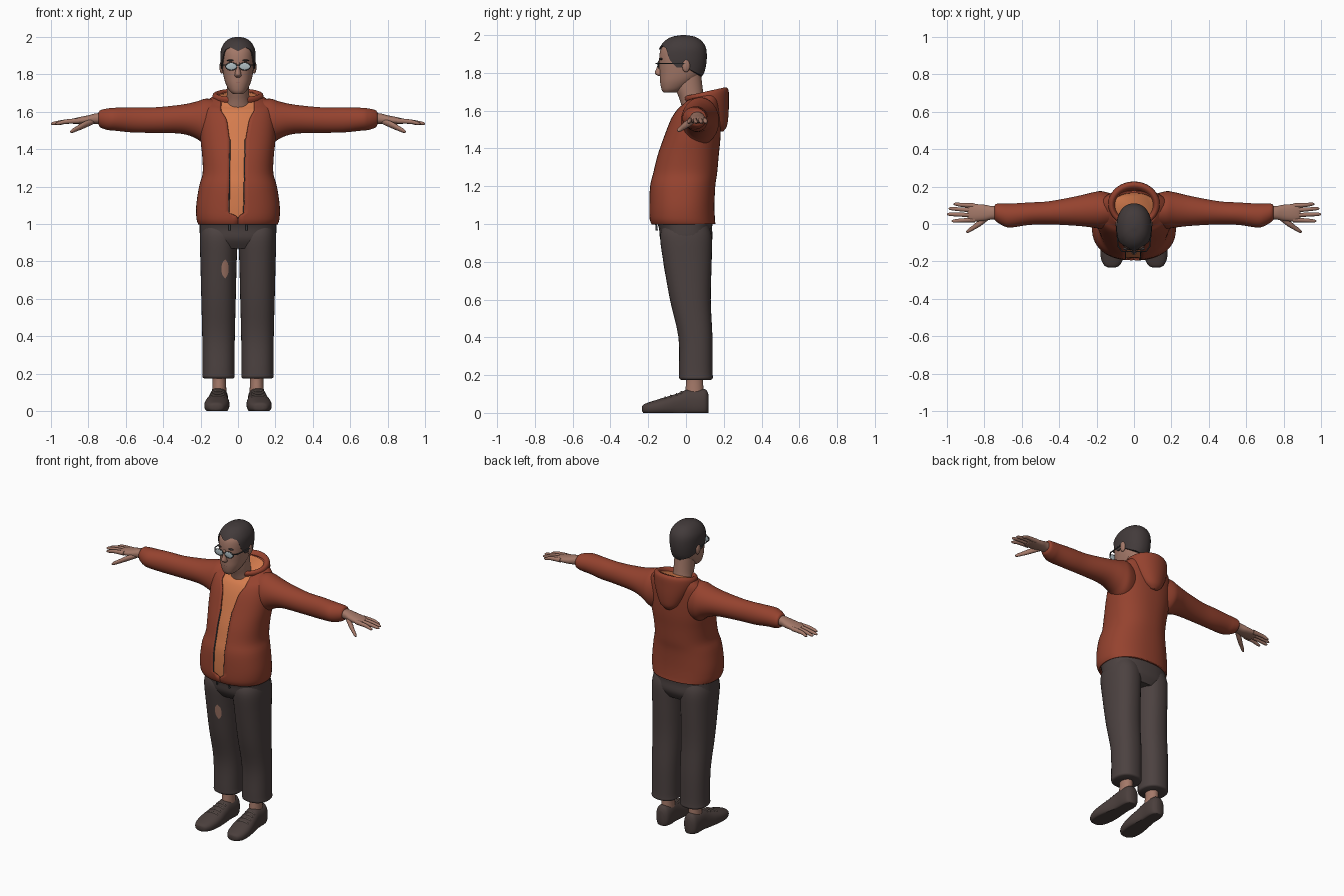
import bpy, bmesh, math
from mathutils import Vector

if "Cube" in bpy.data.objects:
    bpy.data.objects.remove(bpy.data.objects["Cube"])


def material(name, r, g, b):
    m = bpy.data.materials.new(name)
    m.diffuse_color = (r, g, b, 1)
    m.use_nodes = True
    m.node_tree.nodes["Principled BSDF"].inputs["Base Color"].default_value = m.diffuse_color
    return m


RED = material("rust hoodie", 0.30, 0.055, 0.028)
ORANGE = material("orange shirt", 0.66, 0.20, 0.075)
PANTS = material("charcoal trousers", 0.072, 0.054, 0.052)
SKIN = material("skin", 0.37, 0.19, 0.14)
HAIR = material("dark hair", 0.055, 0.043, 0.043)
SHOE = material("brown shoe", 0.070, 0.050, 0.046)
LENS = material("pale lens", 0.42, 0.50, 0.53)
METAL = material("dark metal", 0.045, 0.05, 0.055)
LACE = material("lace", 0.30, 0.23, 0.20)
LIP = material("lips", 0.25, 0.10, 0.08)


def finish(o, name, mat):
    o.name = name
    o.data.materials.clear()
    o.data.materials.append(mat)
    bpy.ops.object.select_all(action='DESELECT')
    bpy.context.view_layer.objects.active = o
    o.select_set(True)
    bpy.ops.object.shade_smooth_by_angle(angle=math.radians(50))
    return o


def skin_rings(name, mat, rings, closed=True, cap=True):
    bm = bmesh.new()
    vs = [[bm.verts.new(p) for p in r] for r in rings]
    n = len(rings[0])
    for a, b in zip(vs, vs[1:]):
        for j in range(n if closed else n - 1):
            k = (j + 1) % n
            bm.faces.new((a[j], a[k], b[k], b[j]))
    if cap:
        bm.faces.new(vs[0])
        bm.faces.new(vs[-1])
    bmesh.ops.recalc_face_normals(bm, faces=bm.faces)
    me = bpy.data.meshes.new(name)
    bm.to_mesh(me)
    bm.free()
    o = bpy.data.objects.new(name, me)
    bpy.context.collection.objects.link(o)
    return finish(o, name, mat)


def smooth(keys, sub=4):
    """Catmull-Rom rows through the key sections (pos, c1, c2, r1, r2, tilt)."""
    ks = [tuple(k) + (0,) * (6 - len(k)) for k in keys]
    out = []
    for i in range(len(ks) - 1):
        p0, p1, p2, p3 = ks[max(i - 1, 0)], ks[i], ks[i + 1], ks[min(i + 2, len(ks) - 1)]
        for s in range(sub):
            t = s / sub
            out.append([0.5 * (2 * b + (c - a) * t + (2 * a - 5 * b + 4 * c - d) * t * t
                        + (3 * b - a - 3 * c + d) * t ** 3) for a, b, c, d in zip(p0, p1, p2, p3)])
    return out + [list(ks[-1])]


def at(rows, u):
    """Linear lookup of a row by its first value."""
    for a, b in zip(rows, rows[1:]):
        if a[0] <= u <= b[0]:
            f = (u - a[0]) / max(b[0] - a[0], 1e-6)
            return [x + (y - x) * f for x, y in zip(a, b)]
    return list(rows[0] if u < rows[0][0] else rows[-1])


def point(k, t, axis='z', e=2.0, scale=1.0, side=1):
    sup = lambda v: math.copysign(abs(v) ** (2 / e), v)
    a = max(k[3], 0.001) * scale * sup(math.sin(t))
    b = -max(k[4], 0.001) * scale * sup(math.cos(t))
    if axis == 'z':
        p = (k[1] + a, k[2] + b, k[0] + k[5] * b)
    elif axis == 'x':
        p = (k[0], k[1] + a, k[2] + b)
    else:
        p = (k[1] + a, k[0], max(k[2] + b, 0))
    return Vector((p[0] * side, p[1], p[2]))


def loft(name, mat, keys, axis='z', e=2.0, scale=1.0, side=1, n=36):
    return skin_rings(name, mat, [[point(k, math.tau * j / n, axis, e, scale, side) for j in range(n)]
                                  for k in smooth(keys)])


def tube(name, mat, pts, r, cyclic=False):
    cu = bpy.data.curves.new(name, 'CURVE')
    cu.dimensions, cu.bevel_depth, cu.bevel_resolution, cu.use_fill_caps = '3D', r, 2, True
    sp = cu.splines.new('POLY')
    sp.points.add(len(pts) - 1)
    sp.use_cyclic_u = cyclic
    for q, p in zip(sp.points, pts):
        q.co = (*p, 1)
    o = bpy.data.objects.new(name, cu)
    bpy.context.collection.objects.link(o)
    bpy.ops.object.select_all(action='DESELECT')
    bpy.context.view_layer.objects.active = o
    o.select_set(True)
    bpy.ops.object.convert(target='MESH')
    return finish(bpy.context.object, name, mat)


def ball(name, mat, loc, size):
    bpy.ops.mesh.primitive_uv_sphere_add(segments=24, ring_count=14, location=loc)
    o = bpy.context.object
    o.scale = size
    return finish(o, name, mat)


# Hoodie body: open-fronted shell
torso = [(1.0, 0, -.013, .208, .164), (1.03, 0, -.020, .217, .168), (1.1, 0, -.022, .218, .168),
         (1.2, 0, -.018, .203, .168), (1.27, 0, -.005, .184, .165), (1.36, 0, .01, .186, .158),
         (1.45, 0, .03, .195, .147), (1.55, 0, .05, .197, .13), (1.62, 0, .065, .187, .115, .15),
         (1.655, 0, .075, .155, .10, .3), (1.675, 0, .08, .12, .09, .35)]
gap = [(1.04, .001, .001), (1.06, .05, .032), (1.45, .045, .04), (1.56, .06, .06), (1.62, .09, .085)]
E, N, rings = 2.3, 60, []
for k in smooth(torso):
    g = at(gap, k[0])
    lo, hi = [math.asin(min(w / k[3], .98) ** (E / 2)) for w in (g[2], g[1])]
    rings.append([point(k, lo + (math.tau - hi - lo) * j / N, 'z', E) for j in range(N + 1)])
body = skin_rings("hoodie_body", RED, rings, closed=False, cap=False)
mod = body.modifiers.new("thickness", 'SOLIDIFY')
mod.thickness, mod.offset = 0.01, 0
for col, label in ((0, "left"), (N, "right")):
    tube("zip_" + label, METAL, [r[col] for r in rings if 1.06 < r[col].z < 1.47], .005)

# Shirt inside, hood resting on the back
loft("shirt", ORANGE, [(1.035,) + torso[1][1:]] + torso[2:], e=E, scale=.955)
loft("hood", RED, [(1.49, 0, .185, .02, .012), (1.52, 0, .175, .06, .042), (1.58, 0, .147, .10, .078),
                   (1.64, 0, .117, .132, .11, .1), (1.685, 0, .105, .137, .12, .2),
                   (1.70, 0, .10, .122, .108, .22), (1.69, 0, .097, .107, .09, .2), (1.65, 0, .09, .09, .07, .1)])

# Trousers: hips, drawstrings, patch
loft("trouser_hips", PANTS, [(.87, 0, .005, .17, .11), (.92, 0, .002, .20, .138), (.98, 0, -.003, .205, .141),
                             (1.035, 0, -.01, .205, .156)], e=2.5)
leg = [(.175, .103, .053, .078, .080), (.185, .104, .053, .086, .089), (.22, .104, .052, .085, .089),
       (.4, .104, .05, .087, .09), (.6, .104, .023, .092, .108), (.8, .104, .008, .097, .128),
       (.93, .103, 0, .101, .137), (.99, .103, 0, .09, .12)]
rows = smooth(leg)
patch = []
for i in range(13):
    z = .71 + i / 120
    w = .017 * (1 - abs(i / 6 - 1) ** 3) + .001
    k = at(rows, z)
    patch.append([point(k, math.asin(-(.030 + w * (j / 3 - 1)) / k[3]), 'z', 2.3, 1.015, -1) for j in range(7)])
skin_rings("knee_patch", SKIN, patch, closed=False, cap=False)
for x in (-.045, .045):
    tube("drawstring", METAL, [(x, -.14, 1.01), (x, -.158, 1.0), (x, -.155, .965)], .006)

# Limbs, mirrored
sleeve = [(.10, .07, 1.54, .085, .12), (.17, .075, 1.545, .10, .125), (.22, .075, 1.555, .094, .10),
          (.30, .07, 1.56, .08, .078), (.45, .06, 1.555, .062, .068), (.56, .055, 1.556, .06, .067),
          (.66, .045, 1.56, .064, .061), (.70, .05, 1.56, .059, .057), (.735, .06, 1.562, .048, .046),
          (.745, .06, 1.563, .038, .033)]
palm = [(.70, .06, 1.565, .034, .03), (.76, .06, 1.563, .036, .028), (.80, .06, 1.557, .043, .024),
        (.85, .06, 1.552, .046, .019), (.88, .06, 1.549, .042, .014), (.89, .06, 1.548, .03, .008)]
thumb = [(.77, .04, 1.55, .012, .015), (.82, .008, 1.53, .019, .018), (.86, -.02, 1.51, .014, .014),
         (.885, -.036, 1.498, .011, .011), (.897, -.042, 1.492, .003, .003)]
fingers = [(.098, .106, .965), (.073, .082, .99), (.047, .052, 1.0), (.022, .016, .975)]
shoe = [(-.232, .118, .022, .02, .014), (-.222, .118, .022, .04, .024), (-.19, .117, .024, .058, .034),
        (-.14, .114, .03, .066, .044), (-.09, .11, .036, .064, .053), (-.04, .107, .042, .056, .063),
        (.01, .104, .052, .05, .072), (.07, .102, .053, .05, .074), (.105, .102, .053, .042, .070),
        (.12, .102, .05, .022, .045)]
ankle = [(.08, .10, .045, .04, .05), (.13, .10, .045, .037, .047), (.18, .10, .046, .036, .045),
         (.26, .10, .046, .04, .05)]
for s, label in ((1, "left"), (-1, "right")):
    loft("trouser_leg_" + label, PANTS, leg, e=2.3, side=s)
    loft("sleeve_" + label, RED, sleeve, 'x', side=s)
    loft("palm_" + label, SKIN, palm, 'x', 2.3, side=s)
    loft("thumb_" + label, SKIN, thumb, 'x', side=s, n=16)
    for y0, y1, tip in fingers:
        loft("finger_" + label, SKIN, [(.85, y0, 1.551, .013, .014), (.92, (y0 + y1) / 2, 1.547, .011, .012),
             (tip - .015, y1, 1.538, .009, .009), (tip, y1, 1.536, .003, .003)], 'x', side=s, n=14)
    loft("ankle_" + label, SKIN, ankle, side=s)
    loft("shoe_" + label, SHOE, shoe, 'y', 2.4, side=s)
    for y in (-.11, -.08, -.05, -.025):
        k = at(smooth(shoe), y)
        tube("lace_" + label, LACE, [point(k, math.pi + a * .2, 'y', 2.4, 1.01, s) for a in (-3, -1, 0, 1, 3)], .004)

# Head and neck
head = [(1.695, 0, -.088, .026, .03), (1.712, 0, -.073, .046, .056), (1.75, 0, -.05, .066, .087),
        (1.79, 0, -.032, .077, .107), (1.84, 0, -.026, .084, .115), (1.89, 0, -.024, .087, .117),
        (1.93, 0, -.022, .084, .11), (1.965, 0, -.018, .066, .088), (1.985, 0, -.015, .04, .055),
        (1.992, 0, -.015, .008, .01)]
loft("head", SKIN, head, e=2.2)
loft("neck", SKIN, [(1.60, 0, .055, .078, .072), (1.66, 0, .032, .062, .066), (1.72, 0, .016, .06, .072),
                    (1.79, 0, .01, .06, .07)])
loft("nose", SKIN, [(1.784, 0, -.138, .012, .010), (1.792, 0, -.140, .018, .020), (1.803, 0, -.140, .017, .025),
                    (1.83, 0, -.137, .011, .017), (1.865, 0, -.133, .009, .011)], n=18)
ball("mouth", LIP, (0, -.126, 1.757), (.026, .012, .006))
for s, label in ((1, "left"), (-1, "right")):
    ball("ear_" + label, SKIN, (s * .087, .0, 1.838), (.012, .021, .034))
    ball("eyebrow_" + label, HAIR, (s * .036, -.131, 1.874), (.024, .009, .005))
    # Glasses
    ball("lens_" + label, LENS, (s * .036, -.147, 1.842), (.029, .004, .019))
    tube("lens_frame_" + label, METAL, [(s * .036 + .03 * math.cos(a * math.tau / 24), -.147,
         1.842 + .02 * math.sin(a * math.tau / 24)) for a in range(24)], .0025, True)
    tube("glasses_arm_" + label, METAL, [(s * .064, -.147, 1.85), (s * .084, -.12, 1.85), (s * .095, 0, 1.85)], .0035)
tube("glasses_bridge", METAL, [(-.008, -.149, 1.848), (0, -.158, 1.85), (.008, -.149, 1.848)], .003)

# Hair: shell over the skull, with a hairline that depends on direction
line = [(0, 1.925), (25, 1.945), (48, 1.93), (62, 1.87), (78, 1.83), (100, 1.825), (128, 1.80), (180, 1.775)]
rows, M = smooth(head), 64
hair = []
for i in range(-1, 19):
    ring = []
    for j in range(M):
        deg = 360 * j / M
        low = at(line, min(deg, 360 - deg))[1]
        f = max(i, 0) / 18
        z = low + (1.992 - low) * (1 - (1 - f) ** 1.6)
        p = point(at(rows, z), math.radians(deg), 'z', 2.2, .97 if i < 0 else 1.08)
        p.y += .008 * (1 - math.cos(math.radians(deg))) / 2 * min(1, (1.992 - z) * 20)
        p.z += .008 * f
        ring.append(p)
    hair.append(ring)
skin_rings("hair", HAIR, hair)
